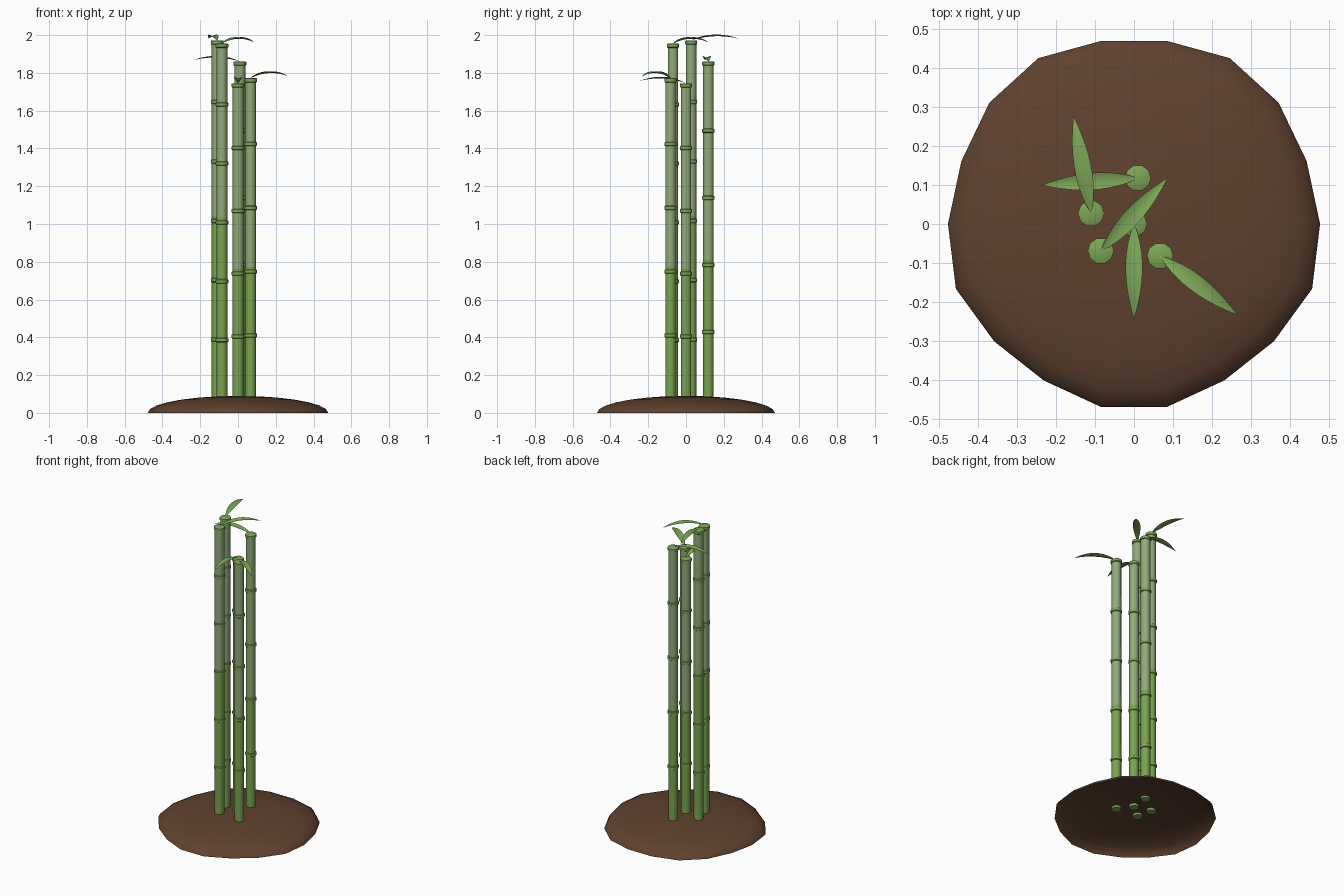
import bpy, bmesh, math
from mathutils import Vector

cube = bpy.data.objects.get("Cube")
if cube:
    bpy.data.objects.remove(cube, do_unlink=True)


def material(name, rgb):
    m = bpy.data.materials.new(name)
    m.use_nodes = True
    color = (*rgb, 1)
    m.diffuse_color = color
    m.node_tree.nodes["Principled BSDF"].inputs["Base Color"].default_value = color
    return m


SOIL = material("soil brown", (0.115, 0.054, 0.028))
LOWER = material("young green", (0.19, 0.375, 0.08))
UPPER = material("dusty green", (0.28, 0.41, 0.19))
LEAF = material("leaf green", (0.205, 0.385, 0.095))


def finish(bm, name, mats, angle):
    mesh = bpy.data.meshes.new(name)
    bm.to_mesh(mesh)
    bm.free()
    obj = bpy.data.objects.new(name, mesh)
    bpy.context.collection.objects.link(obj)
    for m in mats:
        mesh.materials.append(m)
    bpy.ops.object.select_all(action='DESELECT')
    obj.select_set(True)
    bpy.context.view_layer.objects.active = obj
    bpy.ops.object.shade_smooth_by_angle(angle=math.radians(angle))
    return obj


def bridge(bm, low, high, mat=0):
    n = len(low)
    for i in range(n):
        j = (i + 1) % n
        bm.faces.new((low[i], low[j], high[j], high[i])).material_index = mat


# Soil mound: open half ellipsoid with a slightly uneven rim, mirrored in x
RIM = [0.478, 0.464, 0.469, 0.487, 0.478, 0.472, 0.485, 0.492, 0.478]
HEIGHT, STEPS = 0.09, 7
bm = bmesh.new()
rows = []
for k in range(STEPS):
    t = k / STEPS * math.pi / 2
    row = []
    for i, r in enumerate(RIM + RIM[::-1]):
        a = math.radians(20 * i - 80)
        row.append(bm.verts.new((r * math.cos(a) * math.cos(t),
                                 r * math.sin(a) * math.cos(t),
                                 HEIGHT * math.sin(t))))
    rows.append(row)
for low, high in zip(rows, rows[1:]):
    bridge(bm, low, high)
apex = bm.verts.new((0, 0, HEIGHT))
for i, v in enumerate(rows[-1]):
    bm.faces.new((v, rows[-1][(i + 1) % len(RIM * 2)], apex))
finish(bm, "soil_mound", [SOIL], 60)

BASE, STALK_R, NODE_R, SIDES = 0.073, 0.029, 0.034, 10


# Jointed stalk: lathed profile with a raised green ring at every joint
def stalk(name, x, y, top, joints):
    bm = bmesh.new()
    span = (top - 0.011 - BASE) / joints
    profile = [(STALK_R, BASE, 0)]
    for k in range(1, joints + 1):
        z = BASE + span * k
        body = 0 if k <= joints // 2 else 1
        profile += [(STALK_R, z - 0.011, body), (NODE_R, z - 0.008, 2),
                    (NODE_R, z + 0.008, 2), (STALK_R, z + 0.011, 2)]
        if k == joints // 2:
            profile.append((STALK_R, z + 0.025, 0))
    rings = []
    for r, z, mat in profile:
        rings.append([bm.verts.new((x + r * math.cos(a), y + r * math.sin(a), z))
                      for a in (math.tau * i / SIDES for i in range(SIDES))])
    for n in range(1, len(rings)):
        bridge(bm, rings[n - 1], rings[n], profile[n][2])
    bm.faces.new(rings[0][::-1]).material_index = 2
    bm.faces.new(rings[-1]).material_index = 2
    finish(bm, name, [LOWER, UPPER, LEAF], 40)


# Arching leaf: tapered blade folded upwards along its midrib
def leaf(name, start, tip, peak, segments=10):
    bm = bmesh.new()
    start, tip = Vector(start), Vector(tip)
    along = tip - start
    side = Vector((-along.y, along.x, 0)).normalized()
    rows = []
    for k in range(segments + 1):
        t = k / segments
        p = start + along * t + Vector((0, 0, peak * 4 * t * (1 - t)))
        w = 0.022 * math.sin(math.pi * t ** 0.9) ** 0.85 if 0 < k < segments else 0.0008
        lift = Vector((0, 0, w * 0.4))
        rows.append([bm.verts.new(q) for q in (p + side * w + lift, p, p - side * w + lift)])
    for a, b in zip(rows, rows[1:]):
        for i in range(2):
            bm.faces.new((a[i], a[i + 1], b[i + 1], b[i]))
    finish(bm, name, [LEAF], 60)


# place, x, y, top, joints, then leaf tip x, y, z and arch height
PLANTS = [
    ("left_rear", -0.11, 0.027, 1.972, 6, -0.155, 0.275, 1.982, 0.017),
    ("left_front", -0.085, -0.069, 1.955, 6, 0.085, 0.117, 1.962, 0.022),
    ("rear", 0.01, 0.118, 1.86, 5, -0.235, 0.1, 1.868, 0.017),
    ("middle", 0, 0, 1.745, 5, 0, -0.243, 1.758, 0.019),
    ("front", 0.067, -0.082, 1.772, 5, 0.264, -0.232, 1.782, 0.022),
]
for place, x, y, top, joints, tx, ty, tz, arch in PLANTS:
    stalk(place + "_stalk", x, y, top, joints)
    leaf(place + "_leaf", (x, y, top), (tx, ty, tz), arch)
